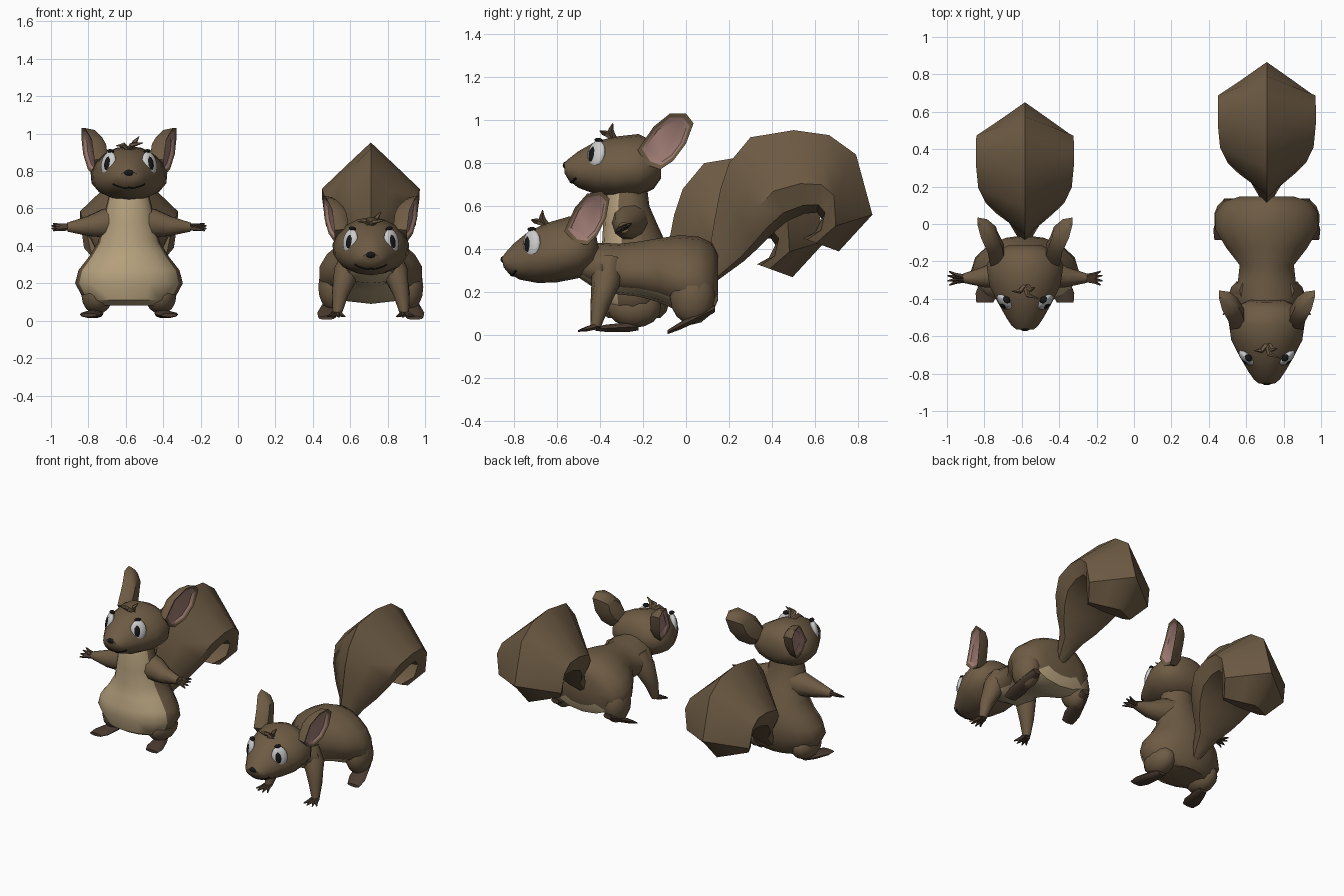
import bpy, bmesh, math
from mathutils import Vector, Matrix
from mathutils.bvhtree import BVHTree

if "Cube" in bpy.data.objects:
    bpy.data.objects.remove(bpy.data.objects["Cube"])


def material(name, rgb):
    m = bpy.data.materials.new(name)
    m.diffuse_color = (*rgb, 1)
    m.use_nodes = True
    m.node_tree.nodes["Principled BSDF"].inputs["Base Color"].default_value = m.diffuse_color
    return m


FUR = material("fur", (0.155, 0.105, 0.058))
CREAM = material("cream", (0.47, 0.36, 0.21))
PINK = material("pink", (0.36, 0.21, 0.18))
WHITE = material("eye_white", (0.62, 0.62, 0.62))
BLACK = material("black", (0.008, 0.008, 0.008))
DARK = material("dark_paw", (0.07, 0.045, 0.03))


def finish(name, bm, mats, matrix, angle=40):
    bmesh.ops.recalc_face_normals(bm, faces=bm.faces)
    me = bpy.data.meshes.new(name)
    bm.to_mesh(me)
    bm.free()
    for m in mats:
        me.materials.append(m)
    ob = bpy.data.objects.new(name, me)
    ob.data.transform(matrix)
    bpy.context.collection.objects.link(ob)
    bpy.ops.object.select_all(action='DESELECT')
    ob.select_set(True)
    bpy.context.view_layer.objects.active = ob
    bpy.ops.object.shade_smooth_by_angle(angle=math.radians(angle))
    return ob


def loft(bm, rings, accent=()):
    """Skin rings of points; faces whose column is in accent get material 1."""
    vs = [[bm.verts.new(p) for p in r] for r in rings]
    n = len(rings[0])
    for a, b in zip(vs, vs[1:]):
        for i in range(n):
            j = (i + 1) % n
            f = bm.faces.new((a[i], a[j], b[j], b[i]))
            f.material_index = int(i in accent)
    bm.faces.new(vs[0])
    bm.faces.new(vs[-1])


def oval(c, a, b, n=16, pear=0.0):
    c, a, b = Vector(c), Vector(a), Vector(b)
    out = []
    for i in range(n):
        t = 2 * math.pi * i / n
        out.append(c + a * math.cos(t) * (1 + pear * math.sin(t)) + b * math.sin(t))
    return out


def limb(bm, pts, radii, n=8):
    pts = [Vector(p) for p in pts]
    rings = []
    for i, p in enumerate(pts):
        d = pts[min(i + 1, len(pts) - 1)] - pts[max(i - 1, 0)]
        q = d.to_track_quat('Z', 'Y')
        rings.append(oval(p, q @ Vector((radii[i], 0, 0)), q @ Vector((0, radii[i], 0)), n))
    loft(bm, rings)


def ball(name, c, radii, mat, matrix, rot=Matrix(), seg=14):
    bm = bmesh.new()
    bmesh.ops.create_uvsphere(bm, u_segments=seg, v_segments=8, radius=1,
                              matrix=Matrix.Translation(c) @ rot @ Matrix.Diagonal((*radii, 1)))
    finish(name, bm, [mat], matrix, 60)


def head(tag, M, ear_scale, ear_shift):
    # skull: y, half width, bottom, top
    st = [(-.565, .045, .755, .80), (-.545, .07, .72, .82), (-.50, .10, .685, .855),
          (-.42, .145, .655, .90), (-.33, .19, .643, .923), (-.22, .205, .645, .935),
          (-.15, .165, .68, .90), (-.115, .09, .73, .85)]
    bm = bmesh.new()
    loft(bm, [oval((0, y, (b + t) / 2), (w, 0, 0), (0, 0, (t - b) / 2), 16, -.15)
              for y, w, b, t in st])
    tree = BVHTree.FromBMesh(bm)
    finish(tag + "_head", bm, [FUR], M)
    ball(tag + "_nose", (0, -.555, .79), (.03, .018, .018), BLACK, M)
    # mouth line laid onto the muzzle
    bm = bmesh.new()
    pts = []
    for i in range(-6, 7):
        x = i * .014
        z = .708 + .022 * (x / .084) ** 2 + (.006 if i == 0 else 0)
        hit = tree.ray_cast(Vector((x, -2, z)), Vector((0, 1, 0)))[0]
        if hit:
            pts.append(hit)
    limb(bm, pts, [.005] * len(pts), 6)
    finish(tag + "_mouth", bm, [BLACK], M)
    # hair tuft
    bm = bmesh.new()
    for base, mid, tip in [((0, -.33, .91), (.015, -.38, .94), (.075, -.40, .95)),
                           ((.01, -.33, .91), (.03, -.35, .955), (.055, -.34, .985)),
                           ((0, -.33, .91), (-.03, -.36, .94), (-.07, -.36, .935))]:
        limb(bm, [base, mid, tip], [.014, .014, .002], 5)
    finish(tag + "_hair_tuft", bm, [FUR], M)
    # ear rim outline: side offset, y, z
    rim = [(.185, -.18, .79), (.185, -.225, .86), (.20, -.15, .97), (.235, -.075, 1.03),
           (.255, 0, 1.03), (.255, .035, .985), (.245, .0, .89), (.22, -.06, .81),
           (.185, -.12, .77)]
    for s, side in ((-1, "left"), (1, "right")):
        bm = bmesh.new()
        root = Vector((.17, -.16, .82))
        out = [root + (Vector(p) - root) * ear_scale + Vector(ear_shift) for p in rim]
        mid = sum(out, Vector()) / len(out)

        def inset(f, dx):
            return [mid + (p - mid) * f + Vector((dx, 0, 0)) for p in out]
        rings = [inset(.6, -.085), inset(.92, -.05), out, inset(.85, -.006), inset(.72, -.018)]
        loft(bm, [[Vector((s * p.x, p.y, p.z)) for p in r] for r in rings])
        bm.faces.ensure_lookup_table()
        n = len(rim)
        for f in bm.faces[3 * n:4 * n]:
            f.material_index = 1
        bm.faces[-1].material_index = 1
        finish(f"{tag}_ear_{side}", bm, [FUR, PINK], M)
        # eye, pupil and brow sit on the skull surface
        hit, nor = tree.ray_cast(Vector((s * .106, -2, .84)), Vector((0, 1, 0)))[:2]
        yaw = Matrix.Rotation(s * math.radians(47), 4, 'Z') @ Matrix.Rotation(math.radians(-14), 4, 'X')
        out_dir = yaw.to_3x3() @ Vector((0, -1, 0))
        eye = hit + Vector((s * .004, .012, 0))
        ball(f"{tag}_eye_{side}", eye, (.052, .024, .066), WHITE, M, yaw)
        ball(f"{tag}_pupil_{side}", eye + out_dir * .014 + Vector((-s * .006, -.006, -.002)),
             (.024, .014, .04), BLACK, M, yaw, 12)
        ball(f"{tag}_brow_{side}", eye + Vector((-s * .012, .012, .066)), (.022, .018, .011),
             BLACK, M, yaw, 8)


def paw(bm, wrist, forward, spread, length):
    w, f, s = Vector(wrist), Vector(forward), Vector(spread)
    for k in (-1, -.35, .35, 1):
        tip = w + (f + s * k * .7).normalized() * length
        limb(bm, [w + s * k * .015, w.lerp(tip, .5), tip], [.014, .012, .004], 5)


def arms(tag, M, pts, radii, forward, spread):
    for s, side in ((-1, "left"), (1, "right")):
        def flip(v):
            return Vector((s * v[0], v[1], v[2]))
        bm = bmesh.new()
        limb(bm, [flip(p) for p in pts], radii, 10)
        finish(f"{tag}_arm_{side}", bm, [FUR], M)
        bm = bmesh.new()
        paw(bm, flip(pts[-1]), flip(forward), flip(spread), .085)
        finish(f"{tag}_fingers_{side}", bm, [DARK], M)


def foot(tag, M, side, heel, toe):
    bm = bmesh.new()
    h, t = Vector(heel), Vector(toe)
    up = Vector((0, 0, 1))
    rings = [oval(h.lerp(t, f), (w, 0, 0), up * k, 10)
             for f, w, k in ((0, .03, .018), (.25, .045, .024), (.75, .06, .018), (1, .045, .01))]
    loft(bm, rings)
    finish(f"{tag}_foot_{side}", bm, [DARK], M)


def tail(tag, M):
    # ridge (y, z), inner line (y, z), half width
    st = [(.11, .40, .14, .25, .03), (.135, .55, .27, .345, .085), (.16, .68, .33, .40, .15),
          (.20, .80, .40, .47, .21), (.30, .92, .47, .53, .25), (.50, .953, .55, .565, .262),
          (.665, .93, .61, .57, .262), (.79, .84, .63, .54, .26), (.866, .56, .60, .48, .24),
          (.71, .39, .545, .45, .17)]
    bm = bmesh.new()
    rings = []
    for oy, oz, iy, iz, w in st:
        o, i = Vector((0, oy, oz)), Vector((0, iy, iz))
        half = [(f, k * w) for f, k in ((.33, .52), (.64, 1), (.9, .85))]
        r = [o] + [o.lerp(i, f) + Vector((x, 0, 0)) for f, x in half] + [i]
        r += [o.lerp(i, f) - Vector((x, 0, 0)) for f, x in reversed(half)]
        rings.append(r)
    loft(bm, rings)
    finish(tag + "_tail", bm, [FUR], M, 50)


# ---- upright animal ----
A = Matrix.Translation((-.583, 0, 0))
head("upright", A, 1.0, (0, 0, 0))
bm = bmesh.new()
body = [(.08, .18, -.36, -.12), (.11, .24, -.41, -.09), (.20, .288, -.435, -.065),
        (.27, .27, -.43, -.06), (.34, .215, -.405, -.065), (.42, .165, -.39, -.09),
        (.52, .145, -.385, -.135), (.60, .125, -.38, -.17), (.68, .105, -.365, -.18)]
loft(bm, [oval((0, (f + b) / 2, z), (w, 0, 0), (0, (f - b) / 2, 0)) for z, w, f, b in body],
     accent=range(1, 7))
finish("upright_body", bm, [FUR, CREAM], A)
arms("upright", A, [(.05, -.255, .53), (.13, -.265, .52), (.22, -.285, .505), (.33, -.29, .50)],
     [.09, .08, .055, .025], (1, 0, 0), (0, .7, .35))
tail("upright", A @ Matrix.Translation((0, -.215, -.12)))
for s, side in ((-1, "left"), (1, "right")):
    ball("upright_haunch_" + side, (s * .17, -.24, .13), (.085, .125, .095), FUR, A)
    foot("upright", A, side, (s * .17, -.22, .04), (s * .215, -.42, .03))

# ---- animal on all fours ----
B = Matrix.Translation((.71, 0, 0))
nod = (Matrix.Translation((0, -.69, .43)) @ Matrix.Rotation(math.radians(10), 4, 'X')
       @ Matrix.Translation((0, .39, -.84)))
head("crouching", B @ nod, .9, (.01, -.04, .015))
bm = bmesh.new()
body = [(-.53, .09, .29, .41), (-.45, .13, .235, .425), (-.39, .18, .20, .43),
        (-.31, .155, .19, .425), (-.22, .145, .18, .435), (-.13, .215, .155, .45),
        (-.03, .275, .11, .465), (.06, .275, .09, .458), (.12, .23, .10, .43),
        (.148, .14, .16, .38)]
loft(bm, [oval((0, y, (b + t) / 2), (w, 0, 0), (0, 0, (b - t) / 2), 16, .2)
          for y, w, b, t in body], accent=range(2, 6))
finish("crouching_body", bm, [FUR, CREAM], B)
arms("crouching", B, [(.09, -.36, .35), (.13, -.37, .26), (.165, -.40, .14), (.18, -.42, .04)],
     [.06, .07, .045, .025], (.12, -1, -.25), (1, 0, 0))
tail("crouching", B)
for s, side in ((-1, "left"), (1, "right")):
    ball("crouching_haunch_" + side, (s * .2, .03, .18), (.083, .105, .13), FUR, B)
    foot("crouching", B, side, (s * .20, .135, .125), (s * .235, -.085, .015))
